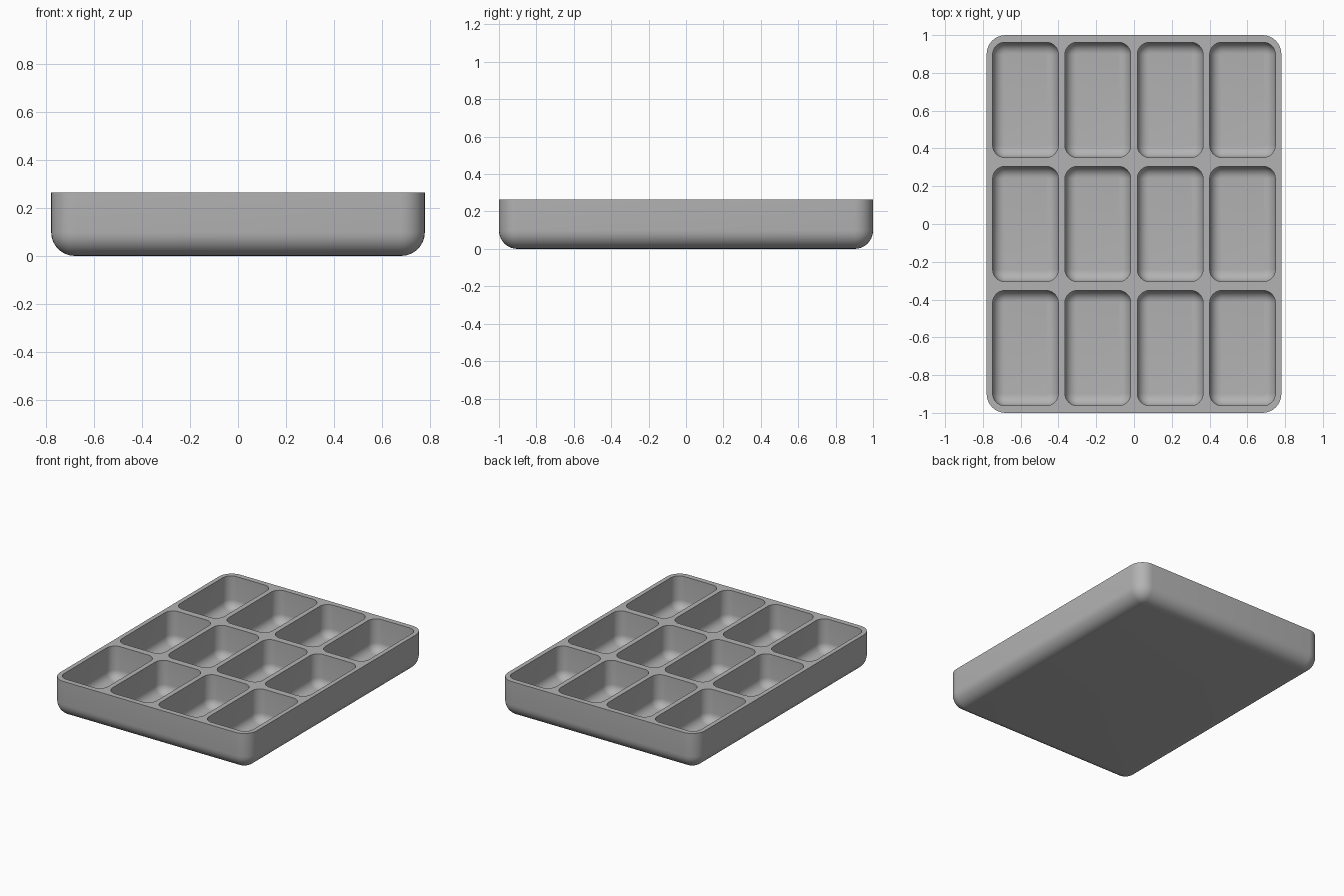
import bpy, bmesh, math

cube = bpy.data.objects.get("Cube")
if cube:
    bpy.data.objects.remove(cube, do_unlink=True)

WIDTH, LENGTH, HEIGHT = 1.56, 2.0, 0.265
FLOOR = 0.035
CELL_W, CELL_L = 0.348, 0.61
PITCH_X, PITCH_Y = 0.383, 0.657
STEPS = 8

grey = bpy.data.materials.new("plain grey")
grey.use_nodes = True
color = (0.45, 0.45, 0.45, 1)
grey.diffuse_color = color
grey.node_tree.nodes["Principled BSDF"].inputs["Base Color"].default_value = color


def ring(bm, cx, cy, z, w, l, r):
    """Rounded rectangle of vertices, anticlockwise."""
    verts = []
    for q, (sx, sy) in enumerate([(1, 1), (-1, 1), (-1, -1), (1, -1)]):
        for i in range(STEPS + 1):
            a = (q + i / STEPS) * math.pi / 2
            verts.append(bm.verts.new((cx + sx * (w / 2 - r) + r * math.cos(a),
                                       cy + sy * (l / 2 - r) + r * math.sin(a), z)))
    return verts


def shell(bm, cx, cy, bottom, w, l, corner, fillet):
    """Straight wall with a rounded foot and flat base; returns its rim edges."""
    rings = [ring(bm, cx, cy, HEIGHT, w, l, corner)]
    for i in range(STEPS + 1):
        a = i / STEPS * math.pi / 2
        inset = fillet * (1 - math.cos(a))
        z = bottom + fillet * (1 - math.sin(a))
        rings.append(ring(bm, cx, cy, z, w - 2 * inset, l - 2 * inset, corner - inset))
    n = len(rings[0])
    for upper, lower in zip(rings, rings[1:]):
        for i in range(n):
            j = (i + 1) % n
            bm.faces.new((upper[i], lower[i], lower[j], upper[j]))
    bm.faces.new(rings[-1])
    top = rings[0]
    return [bm.edges.get((top[i], top[(i + 1) % n])) for i in range(n)]


bm = bmesh.new()

# Outer body
rims = shell(bm, 0, 0, 0, WIDTH, LENGTH, 0.1, 0.098)

# Compartments, four across and three deep
for col in range(4):
    for row in range(3):
        rims += shell(bm, (col - 1.5) * PITCH_X, (row - 1) * PITCH_Y, FLOOR,
                      CELL_W, CELL_L, 0.065, 0.06)

# Flat rim between the compartments
bmesh.ops.triangle_fill(bm, edges=rims, use_beauty=True, normal=(0, 0, 1))
bmesh.ops.recalc_face_normals(bm, faces=bm.faces)

mesh = bpy.data.meshes.new("compartment_tray")
bm.to_mesh(mesh)
bm.free()
mesh.materials.append(grey)
tray = bpy.data.objects.new("compartment_tray", mesh)
bpy.context.collection.objects.link(tray)

# Smooth rounded corners, crisp rim
bpy.ops.object.select_all(action="DESELECT")
tray.select_set(True)
bpy.context.view_layer.objects.active = tray
bpy.ops.object.shade_smooth_by_angle(angle=math.radians(35))
